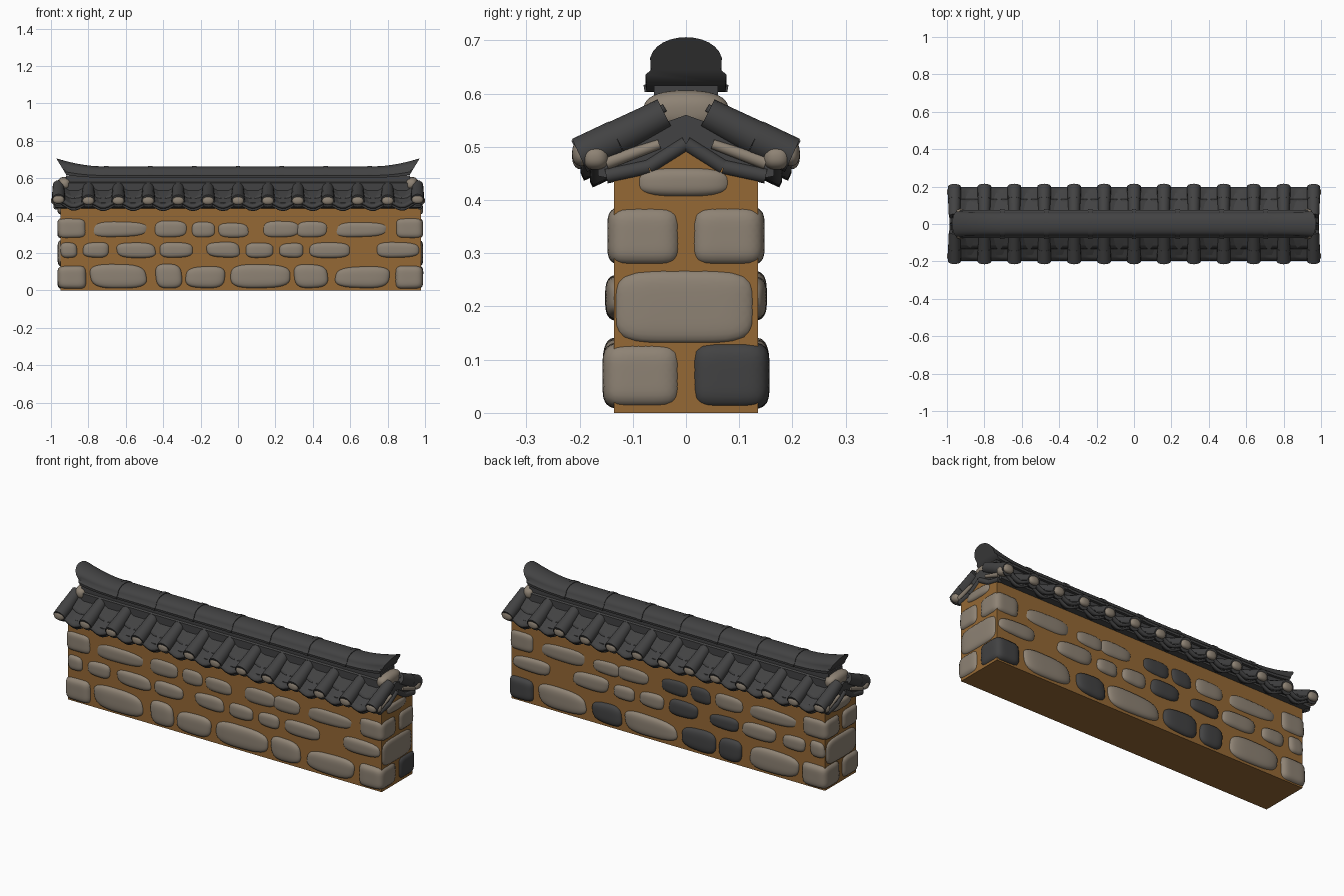
import bpy, bmesh, math, random
from mathutils import Vector

random.seed(4)
if "Cube" in bpy.data.objects:
    bpy.data.objects.remove(bpy.data.objects["Cube"])


def material(name, rgb):
    m = bpy.data.materials.new(name)
    m.use_nodes = True
    m.diffuse_color = (*rgb, 1)
    bsdf = m.node_tree.nodes["Principled BSDF"]
    bsdf.inputs["Base Color"].default_value = (*rgb, 1)
    bsdf.inputs["Roughness"].default_value = 0.9
    return m


STONE = material("tan stone", (0.27, 0.225, 0.175))
TILE = material("charcoal", (0.055, 0.055, 0.056))
CLAY = material("ochre clay", (0.30, 0.14, 0.035))


def finish(bm, name, *mats, angle=40):
    bmesh.ops.recalc_face_normals(bm, faces=bm.faces[:])
    mesh = bpy.data.meshes.new(name)
    bm.to_mesh(mesh)
    bm.free()
    for m in mats:
        mesh.materials.append(m)
    ob = bpy.data.objects.new(name, mesh)
    bpy.context.collection.objects.link(ob)
    bpy.ops.object.select_all(action="DESELECT")
    ob.select_set(True)
    bpy.context.view_layer.objects.active = ob
    bpy.ops.object.shade_smooth_by_angle(angle=math.radians(angle))
    return ob


def blob(bm, lo, hi, power=3.5, index=0, wobble=0.0):
    """Pillow-shaped stone filling the box lo..hi."""
    lo, hi = Vector(lo), Vector(hi)
    mid, half = (lo + hi) / 2, (hi - lo) / 2
    skew, taper = (random.uniform(-wobble, wobble) for _ in range(2))
    verts = bmesh.ops.create_icosphere(bm, subdivisions=4, radius=1)["verts"]
    for v in verts:
        c = v.co / sum(abs(a) ** power for a in v.co) ** (1 / power)
        c.z *= 1 - abs(taper) + taper * c.x
        c.x += skew * c.z
        v.co = mid + Vector([a * b for a, b in zip(c, half)])
    for f in {f for v in verts for f in v.link_faces}:
        f.material_index = index


def tube(bm, a, b, r0, r1):
    a, b = Vector(a), Vector(b)
    verts = bmesh.ops.create_cone(bm, cap_ends=True, segments=16, radius1=r0,
                                  radius2=r1, depth=(b - a).length)["verts"]
    turn = (b - a).to_track_quat("Z", "Y")
    for v in verts:
        v.co = turn @ v.co + (a + b) / 2


def loft(bm, sections):
    rings = [[bm.verts.new(p) for p in s] for s in sections]
    n = len(rings[0])
    for r, s in zip(rings, rings[1:]):
        for i in range(n):
            bm.faces.new((r[i], r[(i + 1) % n], s[(i + 1) % n], s[i]))
    bm.faces.new(rings[0])
    bm.faces.new(rings[-1])


def prism(name, half_profile, x0, x1, mat):
    """Extrude along x a profile mirrored across y."""
    loop = half_profile + [(-y, z) for y, z in reversed(half_profile) if y]
    bm = bmesh.new()
    loft(bm, [[(x, y, z) for y, z in loop] for x in (x0, x1)])
    finish(bm, name, mat, angle=20)


# Clay core with a gabled top
prism("wall_core", [(0.135, 0), (0.135, 0.45), (0, 0.5)], -0.95, 0.978, CLAY)

# Stone courses: height range, outward reach, x spans, and spans dark on the back
COURSES = [
    (0.01, 0.145, 0.157,
     [(-0.79, -0.49), (-0.44, -0.3), (-0.28, -0.07), (-0.04, 0.28), (0.3, 0.48), (0.52, 0.81)],
     (1, 2, 4)),
    (0.172, 0.27, 0.152,
     [(-0.95, -0.86), (-0.83, -0.69), (-0.65, -0.44), (-0.42, -0.24), (-0.17, 0.01),
      (0.04, 0.19), (0.22, 0.35), (0.38, 0.6), (0.74, 0.97)],
     (3, 4)),
    (0.28, 0.378, 0.147,
     [(-0.78, -0.48), (-0.45, -0.27), (-0.25, -0.12), (-0.11, 0.06), (0.13, 0.33),
      (0.31, 0.48), (0.52, 0.8)],
     (2, 3)),
]
for side, name in ((-1, "front_stones"), (1, "back_stones")):
    bm = bmesh.new()
    for z0, z1, reach, spans, dark in COURSES:
        for i, (x0, x1) in enumerate(spans):
            drop = random.uniform(0, 0.015)
            ys = sorted((side * (reach - 0.06), side * reach))
            blob(bm, (x0, ys[0], z0), (x1, ys[1], z1 - drop), 3.2,
                 int(side > 0 and i in dark), 0.1)
    finish(bm, name, STONE, TILE)

# Corner and end stones
bm = bmesh.new()
for x0, x1 in ((-0.965, -0.81), (0.84, 0.99)):
    for side in (-1, 1):
        for z0, z1, reach in ((0.005, 0.135, 0.157), (0.275, 0.39, 0.148)):
            ys = sorted((side * 0.008, side * reach))
            dark = side > 0 and x0 > 0 and z0 < 0.1
            blob(bm, (x0, ys[0], z0), (x1, ys[1], z1), 5, int(dark), 0.03)
    inner, outer = (x1 - 0.06, x1) if x0 > 0 else (x0, x0 + 0.06)
    blob(bm, (inner, -0.135, 0.13), (outer, 0.128, 0.268), 4.5)
    blob(bm, (inner, -0.095, 0.405), (outer, 0.085, 0.462), 3)
finish(bm, "corner_stones", STONE, TILE)

# Solid bed under the tiles
prism("roof_bed", [(0, 0.5), (0.06, 0.462), (0.13, 0.438), (0.165, 0.445),
                   (0.165, 0.47), (0.07, 0.535), (0, 0.56)], -0.975, 0.975, TILE)

PITCH = 0.16


def slope(y):
    return 0.571 - 0.517 * y + 0.6 * (y - 0.12) ** 2


def pan_layer(name, y0, y1, lift, thick):
    """Scalloped tile sheet on both slopes."""
    bm = bmesh.new()
    for side in (-1, 1):
        grid = []
        for i in range(-49, 50):
            x = i * 0.0198
            dip = 0.03 * (1 - math.cos(math.tau * x / PITCH)) / 2
            rise = 0.015 * max(0, (abs(x) - 0.8) / 0.2) ** 2
            ys = [y0 + (y1 - y0) * k / 4 for k in range(5)]
            grid.append([bm.verts.new((x, side * y, slope(y) + lift + rise - dip)) for y in ys])
        for a, b in zip(grid, grid[1:]):
            for k in range(4):
                bm.faces.new((a[k], a[k + 1], b[k + 1], b[k]))
    mod = finish(bm, name, TILE).modifiers.new("thickness", "SOLIDIFY")
    mod.thickness = thick
    mod.offset = 0


pan_layer("upper_pan_tiles", 0.04, 0.13, 0.01, 0.014)
pan_layer("lower_pan_tiles", 0.1, 0.195, 0, 0.016)
pan_layer("drip_tiles", 0.12, 0.178, -0.022, 0.012)

# Round cover tiles, each with a pale plug at the eave
covers, plugs = bmesh.new(), bmesh.new()
columns = [i * PITCH for i in range(-5, 6)] + [-0.96, 0.96]
for x in columns:
    for s in (-1, 1):
        up = 0.006 if abs(x) > 0.9 else 0
        top, joint, eave = ((x, s * y, z + up) for y, z in
                            ((0.04, 0.556), (0.13, 0.51), (0.2, 0.478)))
        tube(covers, top, joint, 0.03, 0.034)
        tube(covers, joint, eave, 0.035, 0.037 - up / 2)
        ys = sorted((s * 0.18, s * 0.214))
        blob(plugs, (x - 0.031, ys[0], 0.458 + up), (x + 0.031, ys[1], 0.506 + up), 2.3)

# Gable ends: verge rolls, pale plugs and mortar strips
for e in (-1, 1):
    xs = sorted((e * 0.945, e))
    for s in (-1, 1):
        ys = sorted((s * 0.145, s * 0.196))
        blob(plugs, (xs[0], ys[0], 0.457), (xs[1], ys[1], 0.503), 2.3)
        tube(covers, (e * 0.972, 0, 0.506), (e * 0.972, s * 0.07, 0.462), 0.014, 0.014)
        tube(covers, (e * 0.972, s * 0.07, 0.462), (e * 0.972, s * 0.15, 0.445), 0.014, 0.014)
        tube(plugs, (e * 0.975, s * 0.05, 0.505), (e * 0.975, s * 0.15, 0.47), 0.009, 0.013)
    xs = sorted((e * 0.89, e * 0.965))
    blob(plugs, (xs[0], -0.08, 0.53), (xs[1], 0.08, 0.606), 2.5)
finish(covers, "cover_tiles", TILE)
finish(plugs, "eave_and_gable_plugs", STONE)

# Ridge: stacked base, then a rounded cap that sweeps up at the ends
prism("ridge_base", [(0.07, 0.53), (0.07, 0.575), (0.06, 0.58), (0.06, 0.615), (0, 0.615)],
      -0.92, 0.92, TILE)


def ridge_section(x, grow=0.0):
    t = max(0, (abs(x) - 0.72) / 0.23)
    lift = 0.045 * t ** 2
    lean = math.copysign(0.028 * min(t, 1) ** 2, x)
    widen = 1 + 0.12 * min(t, 1) ** 2
    out = [(-0.074, 0), (-0.076, 0.012), (-0.066, 0.018)]
    arch = [(-0.062 * math.cos(a), 0.022 + 0.038 * math.sin(a) ** 0.8)
            for a in (math.pi * k / 14 for k in range(1, 14))]
    points = []
    for y, z in out + arch + [(-y, z) for y, z in reversed(out)]:
        h = z / 0.06
        points.append((x + lean * (2 * h - 1), y * (1 + grow) * (widen if h > 0.35 else 1),
                       0.603 + z * (1 + grow) + lift * (0.35 + 0.65 * h)))
    return points


bm = bmesh.new()
loft(bm, [ridge_section(-0.945 + 1.89 * k / 60) for k in range(61)])
for k in range(-3, 4):
    loft(bm, [ridge_section(k * 0.235 + d, 0.05) for d in (-0.012, 0.012)])
finish(bm, "ridge_cap", TILE, angle=50)
